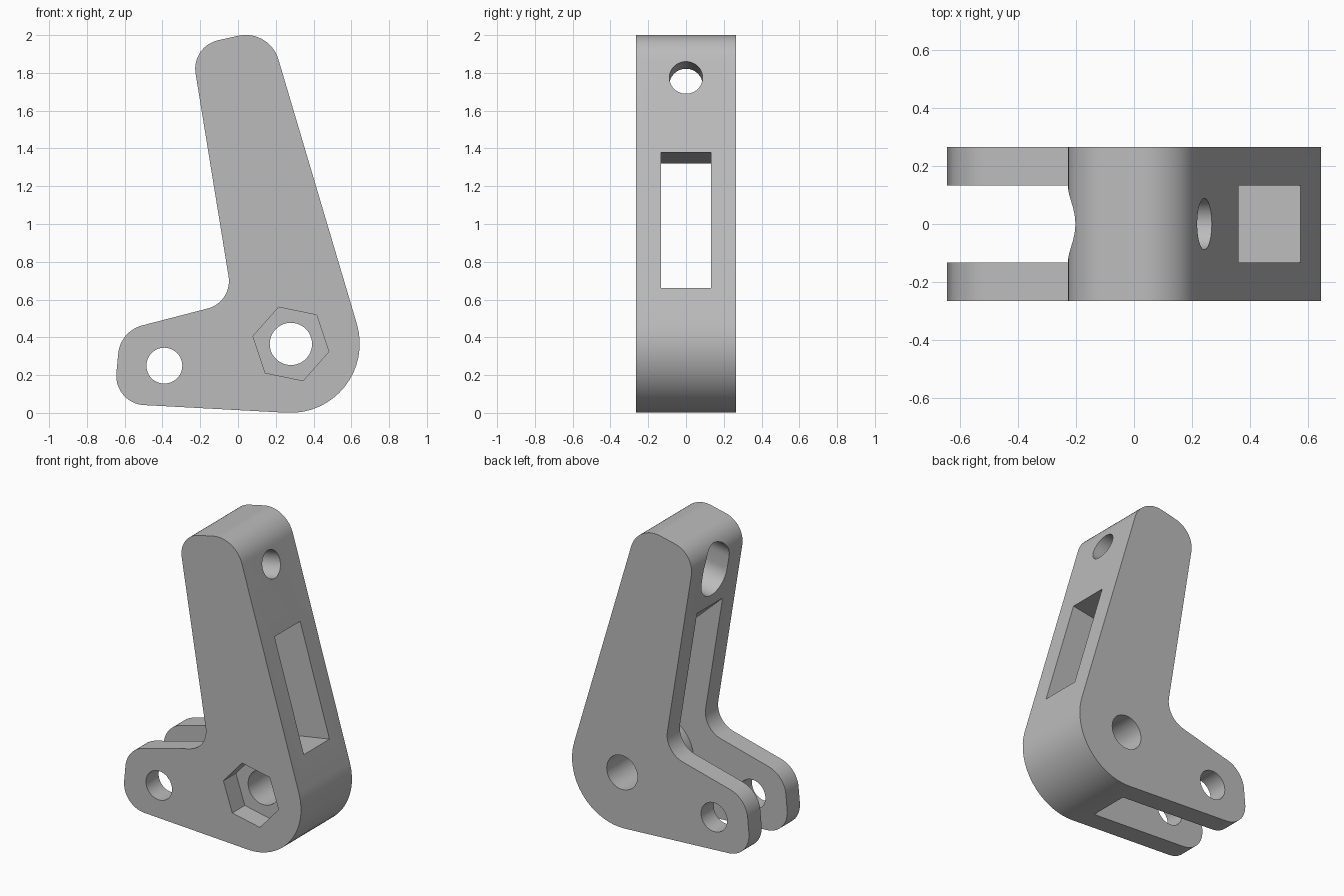
import bpy, bmesh, math
from mathutils import Vector

if "Cube" in bpy.data.objects:
    bpy.data.objects.remove(bpy.data.objects["Cube"])

grey = bpy.data.materials.new("plain_grey")
grey.use_nodes = True
grey.diffuse_color = (0.5, 0.5, 0.5, 1)
grey.node_tree.nodes["Principled BSDF"].inputs["Base Color"].default_value = (0.5, 0.5, 0.5, 1)

HALF = 0.265      # half thickness of the lever
SLOT = 0.133      # half width of the slot
BOLT = (0.28, 0.365)
EAR = (-0.39, 0.25)


def arc(c, r, a0, a1, n):
    return [(c[0] + r * math.cos(math.radians(a0 + (a1 - a0) * i / n)),
             c[1] + r * math.sin(math.radians(a0 + (a1 - a0) * i / n))) for i in range(n + 1)]


def circle(c, r, n=48, start=0):
    return arc(c, r, start, start + 360, n)[:-1]


def rounded(corners, steps=16):
    """Polygon whose corners (x, z, radius) are filleted."""
    out = []
    for i, (x, z, r) in enumerate(corners):
        p = Vector((x, z))
        a = (Vector(corners[i - 1][:2]) - p).normalized()
        b = (Vector(corners[(i + 1) % len(corners)][:2]) - p).normalized()
        half = a.angle(b) / 2
        centre = p + (a + b).normalized() * (r / math.sin(half))
        start = p + a * (r / math.tan(half)) - centre
        end = p + b * (r / math.tan(half)) - centre
        turn = start.angle(end)
        for k in range(steps + 1):
            t = k / steps
            v = (start * math.sin((1 - t) * turn) + end * math.sin(t * turn)) / math.sin(turn)
            out.append(tuple(centre + v))
    return out


def prism(name, pts, w0, w1, origin=(0, 0, 0), u=(1, 0, 0), v=(0, 0, 1), w=(0, 1, 0)):
    """Extrude a 2D profile in the u-v plane along w."""
    origin, u, v, w = (Vector(q) for q in (origin, u, v, w))
    bm = bmesh.new()
    face = bm.faces.new([bm.verts.new(origin + u * p[0] + v * p[1] + w * w0) for p in pts])
    ext = bmesh.ops.extrude_face_region(bm, geom=[face])
    moved = [g for g in ext["geom"] if isinstance(g, bmesh.types.BMVert)]
    bmesh.ops.translate(bm, verts=moved, vec=w * (w1 - w0))
    bmesh.ops.recalc_face_normals(bm, faces=bm.faces)
    mesh = bpy.data.meshes.new(name)
    bm.to_mesh(mesh)
    bm.free()
    mesh.materials.append(grey)
    obj = bpy.data.objects.new(name, mesh)
    bpy.context.collection.objects.link(obj)
    return obj


# Bent lever body
lever = prism("lever_body", rounded([
    (-0.248, 1.941, 0.155), (0.166, 2.033, 0.18), (0.777, -0.027, 0.366),
    (-0.659, 0.05, 0.155), (-0.623, 0.433, 0.17), (-0.028, 0.587, 0.15)]), -HALF, HALF)

# Slot through the arm, opening into the fork around a round boss
slot = [(0.9, 0.715), (0.565, 1.413), (0.0, 1.32), (-0.3, 1.6), (-1, 1.6), (-1, -0.3),
        (0.2, -0.3), (0.2, 0)] + arc(BOLT, 0.243, 215, 99.4, 24)
cutters = [prism("slot_cutter", slot, -SLOT, SLOT)]

# Pivot bolt hole, hexagonal nut pocket and fork pin hole
cutters.append(prism("bolt_hole_cutter", circle(BOLT, 0.112), -1, 1))
cutters.append(prism("nut_pocket_cutter", circle(BOLT, 0.205, 6, 48.4), -1, -HALF + 0.13))
cutters.append(prism("pin_hole_cutter", circle(EAR, 0.095), -1, 1))

# Screw hole at the top, square to the arm's left face, with a long pocket
axis = Vector((0.987, 0, 0.162)).normalized()
across = dict(u=(0, 1, 0), v=(-axis.z, 0, axis.x), w=axis)
cutters.append(prism("screw_hole_cutter", circle((0, 0), 0.088), -1, 1, (0.245, 0, 1.775), **across))
reach = 0.04
stadium = arc((0, reach), SLOT, 0, 180, 24) + arc((0, -reach), SLOT, 180, 360, 24)
cutters.append(prism("screw_pocket_cutter", stadium, -0.3, 0.2, (-0.2, 0, 1.73), **across))

# Cut everything and keep only the finished lever
for c in cutters:
    c.hide_render = True
    mod = lever.modifiers.new(c.name, "BOOLEAN")
    mod.operation = "DIFFERENCE"
    mod.solver = "EXACT"
    mod.object = c
bpy.context.view_layer.update()
result = bpy.data.meshes.new_from_object(lever.evaluated_get(bpy.context.evaluated_depsgraph_get()))
lever.modifiers.clear()
lever.data = result
for c in cutters:
    bpy.data.objects.remove(c)

for o in bpy.context.selected_objects:
    o.select_set(False)
lever.select_set(True)
bpy.context.view_layer.objects.active = lever
bpy.ops.object.shade_smooth_by_angle(angle=math.radians(30))
